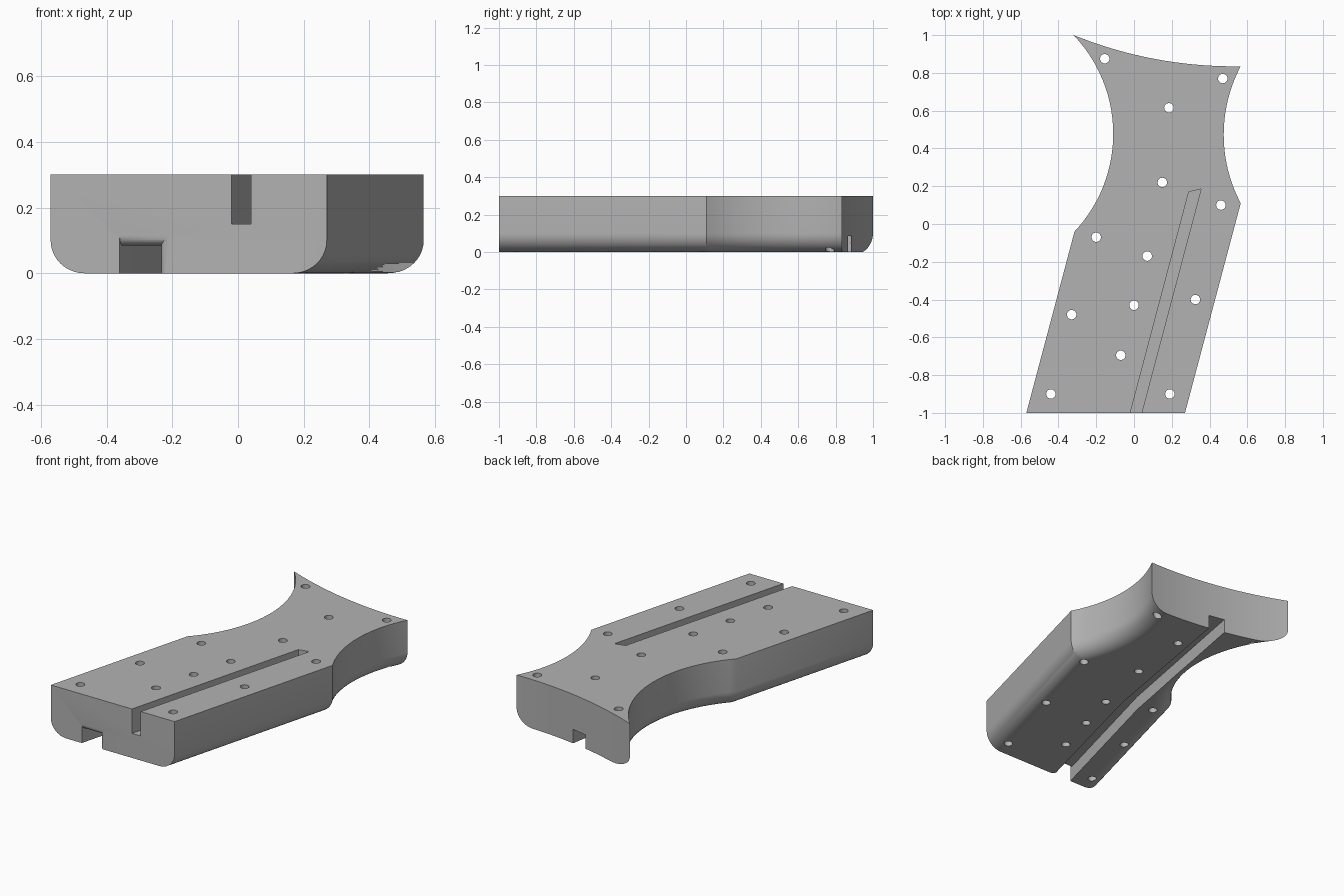
import bpy, bmesh, math
from mathutils import Vector
from mathutils.geometry import (intersect_line_sphere_2d, intersect_sphere_sphere_2d)

if "Cube" in bpy.data.objects:
    bpy.data.objects.remove(bpy.data.objects["Cube"], do_unlink=True)

HEIGHT, FILLET, ARC_STEPS = 0.30, 0.10, 28


def V(x, y):
    return Vector((x, y))


def loft(name, rings):
    """Closed solid through rings of equal point count."""
    bm = bmesh.new()
    loops = [[bm.verts.new(p) for p in ring] for ring in rings]
    for a, b in zip(loops, loops[1:]):
        for i in range(len(a)):
            j = (i + 1) % len(a)
            bm.faces.new((a[i], a[j], b[j], b[i]))
    bm.faces.new(list(reversed(loops[0])))
    bm.faces.new(loops[-1])
    bmesh.ops.recalc_face_normals(bm, faces=bm.faces)
    mesh = bpy.data.meshes.new(name)
    bm.to_mesh(mesh)
    bm.free()
    obj = bpy.data.objects.new(name, mesh)
    bpy.context.collection.objects.link(obj)
    return obj


def prism(name, points, z0, z1):
    return loft(name, [[(p[0], p[1], z) for p in points] for z in (z0, z1)])


def circle_through(a, b, c):
    """Centre and radius of the circle through three points."""
    d = 2 * (a.x * (b.y - c.y) + b.x * (c.y - a.y) + c.x * (a.y - b.y))
    s, t, u = a.length_squared, b.length_squared, c.length_squared
    m = V((s * (b.y - c.y) + t * (c.y - a.y) + u * (a.y - b.y)) / d,
          (s * (c.x - b.x) + t * (a.x - c.x) + u * (b.x - a.x)) / d)
    return m, (a - m).length


def arc(centre, a, b):
    """Points from a towards b around the centre, leaving out b."""
    radius = (a - centre).length
    t0 = math.atan2(a.y - centre.y, a.x - centre.x)
    t1 = math.atan2(b.y - centre.y, b.x - centre.x)
    sweep = (t1 - t0 + math.pi) % (2 * math.pi) - math.pi
    return [centre + radius * V(math.cos(t0 + sweep * i / ARC_STEPS),
                                math.sin(t0 + sweep * i / ARC_STEPS))
            for i in range(ARC_STEPS)]


def nearest(points, ref):
    return min((p for p in points if p), key=lambda p: (p - ref).length)


# Plan corners and the three concave arcs
front_r, front_l = V(-0.57, -1), V(0.27, -1)
waist_r, waist_l = V(-0.315, -0.04), V(0.565, 0.11)
tip_r, tip_l = V(-0.32, 1), V(0.565, 0.835)
side_r = circle_through(waist_r, V(-0.11, 0.48), tip_r)
side_l = circle_through(waist_l, V(0.475, 0.47), tip_l)
back = circle_through(tip_r, V(0.12, 0.872), tip_l)


def outline(inset):
    """Plan outline with only the long sides moved inwards."""
    def side(front, waist, tip, circle, sign):
        along = (waist - front).normalized()
        shift = V(sign * inset / along.y, 0)
        f, w = front + shift, waist + shift
        radius = circle[1] + inset
        w = nearest(intersect_line_sphere_2d(f, w, circle[0], radius, False), waist)
        t = nearest(intersect_sphere_sphere_2d(circle[0], radius, *back), tip)
        return f, w, t
    fr, wr, tr = side(front_r, waist_r, tip_r, side_r, 1)
    fl, wl, tl = side(front_l, waist_l, tip_l, side_l, -1)
    return ([fr, fl] + arc(side_l[0], wl, tl) + arc(back[0], tl, tr)
            + arc(side_r[0], tr, wr) + [wr])


# Body: rounded lower long edges, straight walls above
rings = []
for i in range(11):
    angle = math.pi / 2 * i / 10
    z = FILLET * (1 - math.cos(angle))
    rings.append([(p.x, p.y, z) for p in outline(FILLET * (1 - math.sin(angle)))])
rings.append([(p.x, p.y, HEIGHT) for p in outline(0)])
body = loft("body", rings)

cutters = []

# Upper slot, closed at its inner end
cutters.append(prism("slot_cutter", [(-0.033, -1.05), (0.027, -1.05), (0.355, 0.185),
                                     (0.29, 0.17)], 0.15, 0.4))

# Lower channel with a rounded mouth and a slight bend
MOUTH, DEPTH, LEAN = 0.03, 0.085, math.tan(math.radians(15))


def section(y, x0, x1, flare=0):
    top = DEPTH + flare
    return [(x0, y, -0.05), (x1 + flare, y, -0.05), (x1 + flare, y, top), (x0, y, top)]


sections = [section(-1.05, -0.36 - 0.05 * LEAN, -0.24 - 0.05 * LEAN, MOUTH)]
for i in range(9):
    angle = math.pi / 2 * i / 8
    s = MOUTH * (1 - math.cos(angle))
    sections.append(section(-1 + s, -0.36 + s * LEAN, -0.24 + s * LEAN,
                            MOUTH * (1 - math.sin(angle))))
sections.append(section(-0.12, -0.125, -0.01))
sections.append(section(1.1, 0.102, 0.202))
cutters.append(loft("channel_cutter", sections))

# Through holes
holes = [(-0.155, 0.875), (0.47, 0.77), (0.185, 0.615), (0.15, 0.22), (0.46, 0.10),
         (-0.2, -0.07), (0.07, -0.17), (0.325, -0.4), (0, -0.43), (-0.33, -0.48),
         (-0.07, -0.695), (-0.44, -0.9), (0.19, -0.9)]
for x, y in holes:
    ring = [(x + 0.025 * math.cos(k * math.pi / 12), y + 0.025 * math.sin(k * math.pi / 12))
            for k in range(24)]
    cutters.append(prism("hole_cutter", ring, -0.1, 0.4))

# Cut the body
bpy.ops.object.select_all(action='DESELECT')
body.select_set(True)
bpy.context.view_layer.objects.active = body
for cutter in cutters:
    cutter.hide_render = True
    mod = body.modifiers.new("cut", 'BOOLEAN')
    mod.operation, mod.solver, mod.object = 'DIFFERENCE', 'EXACT', cutter
    bpy.ops.object.modifier_apply(modifier=mod.name)
    bpy.data.objects.remove(cutter, do_unlink=True)

# Smooth curves, flat top and underside
bpy.ops.object.shade_smooth_by_angle(angle=math.radians(30))
for face in body.data.polygons:
    if abs(face.normal.z) > 0.999:
        face.use_smooth = False

# Plain grey material
grey = bpy.data.materials.new("grey")
grey.use_nodes = True
colour = (0.45, 0.45, 0.45, 1)
grey.diffuse_color = colour
grey.node_tree.nodes["Principled BSDF"].inputs["Base Color"].default_value = colour
body.data.materials.clear()
body.data.materials.append(grey)
